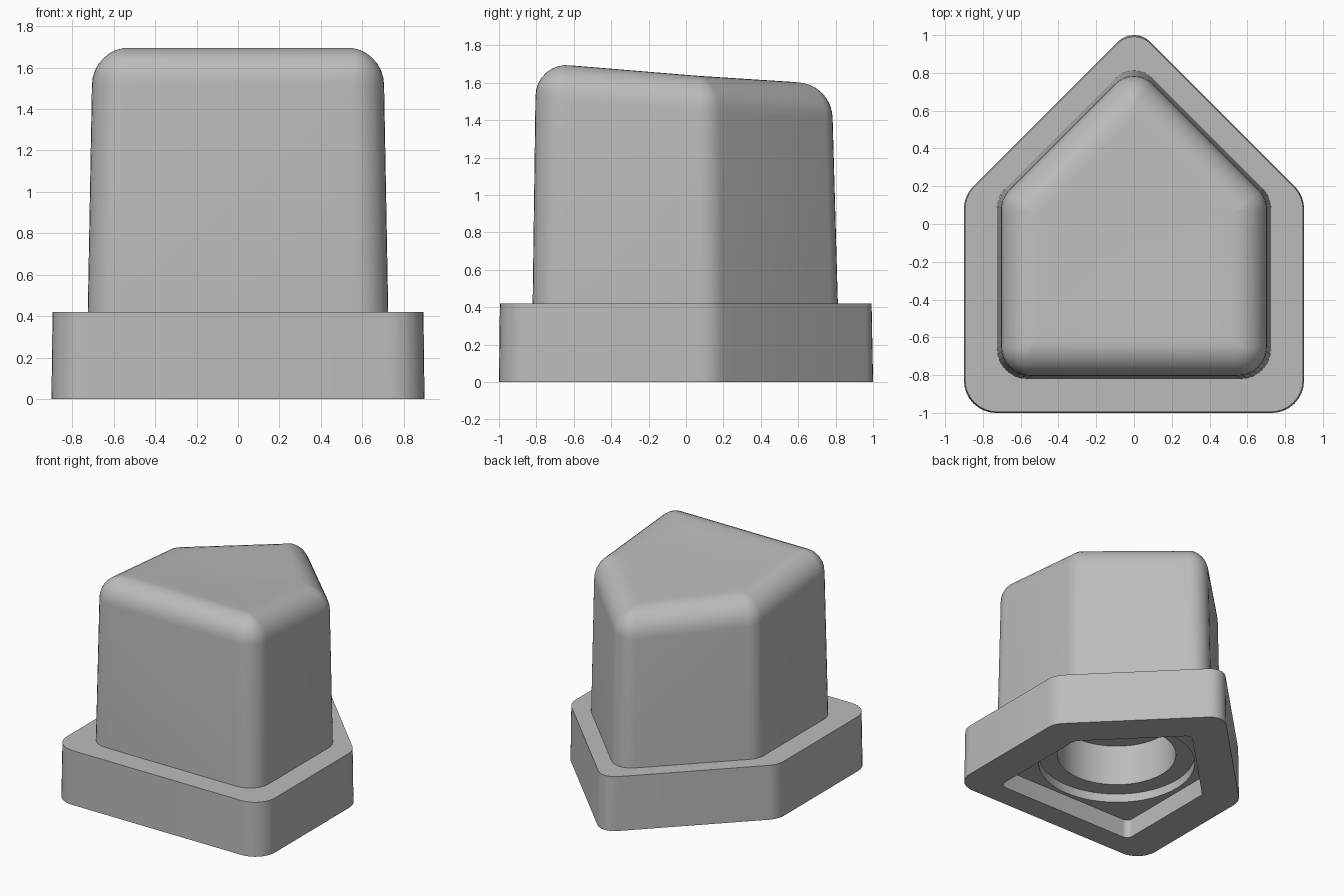
import bpy, bmesh, math

cube = bpy.data.objects.get("Cube")
if cube:
    bpy.data.objects.remove(cube, do_unlink=True)

grey = bpy.data.materials.new("light_grey")
grey.use_nodes = True
grey.diffuse_color = (0.5, 0.5, 0.5, 1)
grey.node_tree.nodes["Principled BSDF"].inputs["Base Color"].default_value = (0.5, 0.5, 0.5, 1)

STEPS = 8      # segments per rounded corner and per top fillet
FILLET = 0.19


def outline(side, front, tip, radius, tip_radius, inset=0):
    """House-shaped pentagon with rounded corners, counter-clockwise."""
    side, front, tip = side - inset, front - inset, tip - inset * math.sqrt(2)
    shoulder = tip - side
    corners = [((0, tip), 45, 135), ((-side, shoulder), 135, 180), ((-side, -front), 180, 270),
               ((side, -front), 270, 360), ((side, shoulder), 0, 45)]
    points = []
    for i, ((x, y), start, end) in enumerate(corners):
        r = max((tip_radius if i == 0 else radius) - inset, 0.01)
        middle, half = math.radians((start + end) / 2), math.radians((end - start) / 2)
        reach = r / math.cos(half)
        cx, cy = x - reach * math.cos(middle), y - reach * math.sin(middle)
        for k in range(STEPS + 1):
            a = math.radians(start + (end - start) * k / STEPS)
            points.append((cx + r * math.cos(a), cy + r * math.sin(a)))
    return points


def level(points, z):
    return [(x, y, z) for x, y in points]


def circle(radius, z, cy=-0.2, count=64):
    return [(radius * math.cos(math.tau * i / count), cy + radius * math.sin(math.tau * i / count), z)
            for i in range(count)]


def loft(name, rings, peak=None):
    """Skin stacked rings, closing the top with a flat face or a centre point."""
    bm = bmesh.new()
    loops = [[bm.verts.new(p) for p in ring] for ring in rings]
    n = len(loops[0])
    for low, high in zip(loops, loops[1:]):
        for i in range(n):
            j = (i + 1) % n
            bm.faces.new((low[i], low[j], high[j], high[i]))
    bm.faces.new(loops[0][::-1])
    if peak:
        centre = bm.verts.new(peak)
        for i in range(n):
            bm.faces.new((loops[-1][i], loops[-1][(i + 1) % n], centre))
    else:
        bm.faces.new(loops[-1])
    mesh = bpy.data.meshes.new(name)
    bm.to_mesh(mesh)
    bm.free()
    mesh.materials.append(grey)
    obj = bpy.data.objects.new(name, mesh)
    bpy.context.collection.objects.link(obj)
    return obj


def dish(x, y):
    """Height of the sloped, slightly hollow top."""
    return 1.634 - 0.067 * y + 0.028 * (x * x + y * y)


# Flange and tapered body
rings = [level(outline(0.9, 1.0, 1.05, 0.17, 0.12), 0),
         level(outline(0.895, 0.995, 1.042, 0.17, 0.12), 0.42),
         level(outline(0.725, 0.82, 0.87, 0.16, 0.14), 0.42)]

# Rounded top edge
for k in range(STEPS + 1):
    a = math.pi / 2 * k / STEPS
    inset, drop = FILLET * (1 - math.cos(a)), FILLET * (1 - math.sin(a))
    rim = outline(0.705, 0.805, 0.842, 0.16, 0.14, inset)
    rings.append([(x, y, dish(x, y) - drop) for x, y in rim])

# Dished top surface
cy = -0.1
for s in (0.8, 0.6, 0.4, 0.2):
    inner = [(x * s, cy + (y - cy) * s) for x, y in rim]
    rings.append([(x, y, dish(x, y)) for x, y in inner])
cap = loft("button_cap", rings, (0, cy, dish(0, cy)))

# Underside: shallow house-shaped opening, then a stepped round socket
opening = outline(0.62, 0.81, 0.67, 0.05, 0.05)
cutters = [
    loft("opening_cutter", [level(opening, -0.1), level(opening, 0.15)]),
    loft("socket_cutter", [circle(0.58, 0.1), circle(0.58, 0.22), circle(0.44, 0.22),
                           circle(0.44, 0.55), circle(0.34, 0.55), circle(0.34, 1.2)]),
]
bpy.context.view_layer.objects.active = cap
for cutter in cutters:
    cutter.hide_render = True
    cut = cap.modifiers.new("cut", "BOOLEAN")
    cut.operation, cut.solver, cut.object = "DIFFERENCE", "EXACT", cutter
    bpy.ops.object.modifier_apply(modifier=cut.name)
    bpy.data.objects.remove(cutter, do_unlink=True)

bpy.ops.object.select_all(action="DESELECT")
cap.select_set(True)
bpy.ops.object.shade_smooth_by_angle(angle=math.radians(30))
